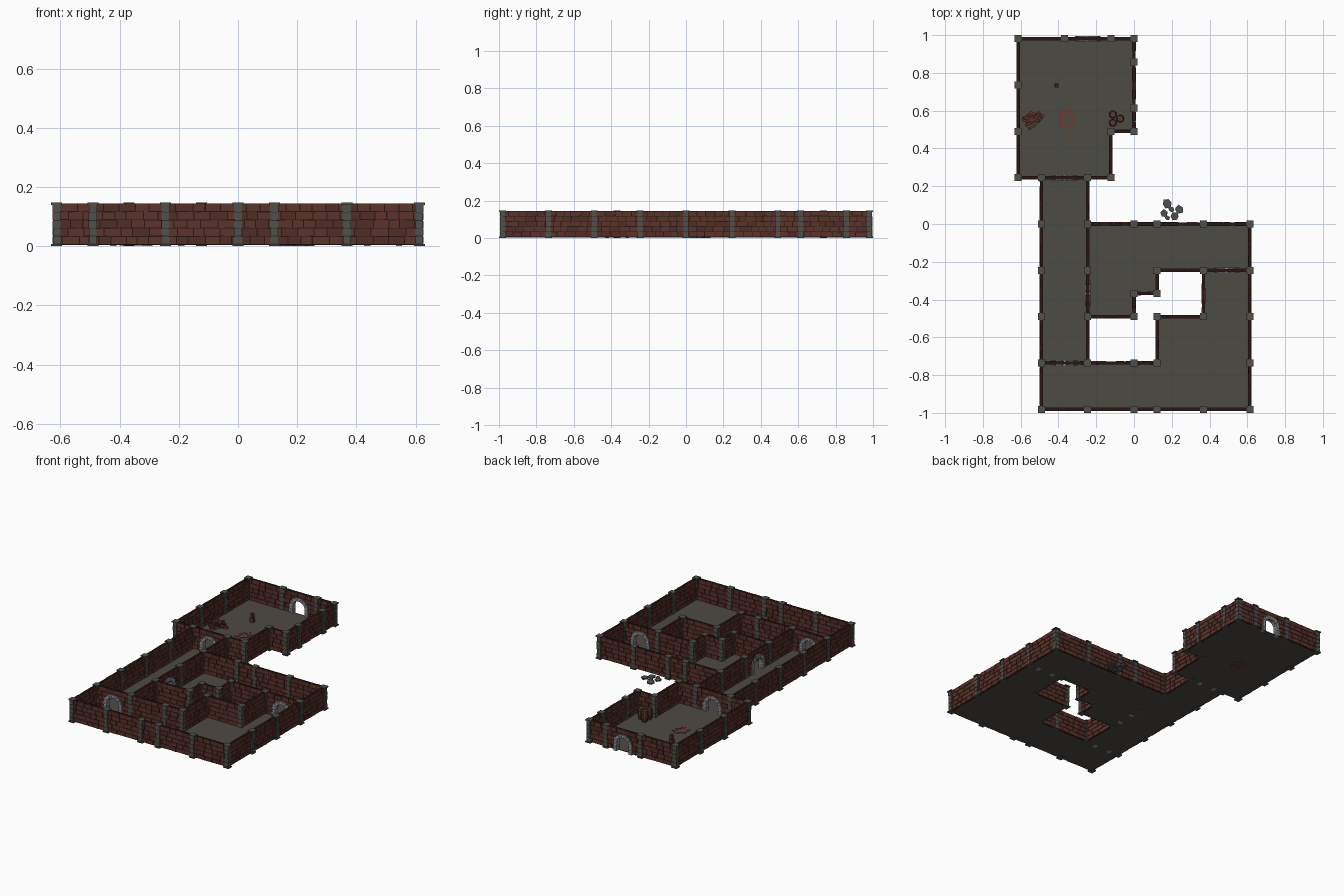
import bpy, bmesh, math, random
from mathutils import Matrix, Vector

if "Cube" in bpy.data.objects:
    bpy.data.objects.remove(bpy.data.objects["Cube"])

random.seed(4)
U = 0.1226            # layout grid step
H = 0.146             # wall height
FLAT = Matrix(((1, 0, 0, 0), (0, 0, 1, 0), (0, 1, 0, 0), (0, 0, 0, 1)))  # plan outline -> slab


def mat(name, r, g, b):
    m = bpy.data.materials.new(name)
    m.diffuse_color = (r, g, b, 1)
    m.use_nodes = True
    m.node_tree.nodes["Principled BSDF"].inputs["Base Color"].default_value = m.diffuse_color
    return m


BRICK = mat("red brick", 0.105, 0.033, 0.024)
BRICK2 = mat("dark red brick", 0.085, 0.027, 0.020)
MORTAR = mat("dark mortar", 0.020, 0.008, 0.007)
STONE = mat("grey pillar stone", 0.080, 0.083, 0.072)
GAP = mat("dark stone joint", 0.025, 0.026, 0.023)
FLOOR = mat("floor grey", 0.076, 0.070, 0.058)
ARCH = mat("pale arch stone", 0.30, 0.31, 0.34)
ARCH2 = mat("mid arch stone", 0.20, 0.21, 0.23)
WOOD = mat("red brown wood", 0.10, 0.040, 0.028)
RUBBLE = mat("red slab", 0.13, 0.048, 0.035)


def prism(bm, pts, a, b, M=Matrix(), mi=0):
    """Extrude an (x, z) outline from y=a to y=b."""
    f = [bm.verts.new(M @ Vector((x, a, z))) for x, z in pts]
    k = [bm.verts.new(M @ Vector((x, b, z))) for x, z in pts]
    n = len(pts)
    faces = [bm.faces.new(f), bm.faces.new(k[::-1])]
    faces += [bm.faces.new((f[i], k[i], k[(i + 1) % n], f[(i + 1) % n])) for i in range(n)]
    for q in faces:
        q.material_index = mi


def block(bm, x0, x1, y0, y1, z0, z1, M=Matrix(), mi=0):
    prism(bm, [(x0, z0), (x1, z0), (x1, z1), (x0, z1)], y0, y1, M, mi)


def finish(bm, name, *mats):
    bmesh.ops.recalc_face_normals(bm, faces=bm.faces[:])
    me = bpy.data.meshes.new(name)
    bm.to_mesh(me)
    bm.free()
    for m in mats:
        me.materials.append(m)
    ob = bpy.data.objects.new(name, me)
    bpy.context.collection.objects.link(ob)
    return ob


# Wall paths on the grid; every point carries a pillar
PATHS = [
    [(-5, 8), (-3, 8), (-1, 8), (0, 8), (0, 7), (0, 5), (0, 4), (-1, 4), (-1, 2),
     (-2, 2), (-4, 2), (-5, 2), (-5, 4), (-5, 6), (-5, 8)],
    [(-4, 2), (-4, 0), (-4, -2), (-4, -4), (-4, -6), (-4, -8), (-2, -8), (0, -8), (1, -8),
     (3, -8), (5, -8), (5, -6), (5, -4), (5, -2), (5, 0), (3, 0), (1, 0), (0, 0), (-2, 0)],
    [(-2, 2), (-2, 0), (-2, -2), (-2, -4), (-2, -6)],
    [(-4, -6), (-2, -6), (0, -6), (1, -6), (1, -4), (3, -4), (3, -2), (5, -2)],
    [(-2, -4), (0, -4), (0, -3), (1, -3), (1, -2), (3, -2)],
]
DOORS = [(-2, 8), (-3, 2), (-3, -6), (-2, -3), (4, -2)]

# Doorway: straight legs up to SPRING, then a half circle
R_IN, R_OUT, SPRING = 0.043, 0.064, 0.050
R_MID = (R_IN + R_OUT) / 2


def arc(r, a0, a1, n):
    return [(r * math.cos(a0 + (a1 - a0) * i / n), SPRING + r * math.sin(a0 + (a1 - a0) * i / n))
            for i in range(n + 1)]


def door_half_width(z):
    d = R_MID ** 2 - max(0, z - SPRING) ** 2
    return math.sqrt(d) if d > 0 else 0


core, bricks, arches = bmesh.new(), bmesh.new(), bmesh.new()
ROWS = 5
RH = (H - 0.006) / ROWS


def wall(p, q):
    d = Vector((q[0] - p[0], q[1] - p[1]))
    L = d.length * U
    mid = ((p[0] + q[0]) / 2, (p[1] + q[1]) / 2)
    M = Matrix.Translation((mid[0] * U, mid[1] * U, 0)) @ Matrix.Rotation(math.atan2(d.y, d.x), 4, 'Z')
    door = mid in DOORS
    h = L / 2
    # mortar core
    if door:
        outline = [(-h, 0.005), (-R_MID, 0.005)] + arc(R_MID, math.pi, 0, 12) + \
                  [(R_MID, 0.005), (h, 0.005), (h, H - 0.001), (-h, H - 0.001)]
        prism(core, outline, -0.006, 0.006, M)
    else:
        block(core, -h, h, -0.006, 0.006, 0.005, H - 0.001, M)
    # staggered bricks, cut back around the doorway
    for r in range(ROWS):
        z0 = 0.005 + r * RH
        w = door_half_width(z0 + RH / 2) if door else 0
        x = -h - random.uniform(0, 0.025)
        while x < h:
            ln = random.uniform(0.034, 0.060)
            a, b = max(x, -h), min(x + ln - 0.0035, h)
            x += ln
            for s, e in ([(a, min(b, -w)), (max(a, w), b)] if w else [(a, b)]):
                if e - s > 0.004:
                    t = random.uniform(0.0080, 0.0098)
                    j = [random.uniform(-0.0012, 0.0012) for _ in range(4)]
                    pts = [(s, z0 + 0.0015 + j[0]), (e, z0 + 0.0015 + j[1]),
                           (e, z0 + RH - 0.0015 + j[2]), (s, z0 + RH - 0.0015 + j[3])]
                    prism(bricks, pts, -t, t, M, random.random() < 0.35)
    # arch stones
    if door:
        for side in (-1, 1):
            for k in range(3):
                g = SPRING / 3
                r1 = R_OUT + 0.004 * (k % 2)
                xs = sorted((side * R_IN, side * r1))
                block(arches, xs[0], xs[1], -0.015, 0.015, k * g, (k + 1) * g - 0.001, M, k % 2)
        n = 9
        for k in range(n):
            a0, a1 = math.pi * k / n + 0.012, math.pi * (k + 1) / n - 0.012
            prism(arches, arc(R_IN, a0, a1, 2) + arc(R_OUT + 0.003 * (k % 2), a1, a0, 2),
                  -0.015, 0.015, M, k % 2)


for path in PATHS:
    for p, q in zip(path, path[1:]):
        wall(p, q)
finish(core, "wall_mortar", MORTAR)
finish(bricks, "wall_bricks", BRICK, BRICK2)
finish(arches, "door_arches", ARCH, ARCH2)

# Pillars: stacked stones with dark joints, a base and a cap
pillars = bmesh.new()
for px, py in sorted({p for path in PATHS for p in path}):
    M = Matrix.Translation((px * U, py * U, 0))
    block(pillars, -0.0115, 0.0115, -0.0115, 0.0115, 0.002, H - 0.002, M, 1)
    for k in range(5):
        s, t = random.uniform(0.0125, 0.0145), random.uniform(0.0125, 0.0145)
        z = 0.008 + k * 0.0264
        block(pillars, -s, s, -t, t, z + 0.001, z + 0.0248, M)
    for z0, z1 in ((0, 0.007), (H - 0.006, H + 0.001)):
        block(pillars, -0.0185, 0.0185, -0.0185, 0.0185, z0, z1, M)
finish(pillars, "pillars", STONE, GAP)

# Floors, one slab per room
ROOMS = {
    "hall_floor": [(-5, 2), (-1, 2), (-1, 4), (0, 4), (0, 8), (-5, 8)],
    "corridor_floor": [(-4, -6), (-2, -6), (-2, 2), (-4, 2)],
    "inner_room_floor": [(-2, 0), (5, 0), (5, -2), (1, -2), (1, -3), (0, -3), (0, -4), (-2, -4)],
    "outer_room_floor": [(-4, -6), (1, -6), (1, -4), (3, -4), (3, -2), (5, -2), (5, -8), (-4, -8)],
}
for name, pts in ROOMS.items():
    bm = bmesh.new()
    prism(bm, [(x * U, y * U) for x, y in pts], 0.004, 0.008, FLAT)
    finish(bm, name, FLOOR)


# Loose broken slabs
def slabs(name, cx, cy, z0, z1, spots, material):
    bm = bmesh.new()
    for x, y, r in spots:
        n = random.choice((5, 6))
        o = random.uniform(0, 6)
        pts = []
        for i in range(n):
            a, q = o + i * 2 * math.pi / n, r * random.uniform(0.8, 1.15)
            pts.append((cx + x + q * math.cos(a), cy + y + q * math.sin(a)))
        prism(bm, pts, z0, z1, FLAT)
    finish(bm, name, material)


slabs("outside_slabs", 0.20, 0.075, 0.0, 0.008,
      [(-0.025, 0.033, 0.026), (0.040, 0.002, 0.026), (-0.042, -0.018, 0.022),
       (0.016, -0.035, 0.024), (-0.002, 0.002, 0.015), (-0.022, -0.044, 0.014)], STONE)
slabs("red_slabs", -0.355, 0.555, 0.002, 0.011,
      [(0.005, 0.037, 0.020), (0.034, 0.020, 0.017), (-0.026, 0.012, 0.022),
       (0.030, -0.014, 0.020), (-0.024, -0.028, 0.021), (0.010, -0.040, 0.015)], RUBBLE)

# Heap of fallen bricks against the hall wall
bm = bmesh.new()
for i in range(22):
    z = 0.014 + 0.010 * (i % 4)
    spread = 1.0 - 0.2 * (i % 4)
    M = Matrix.Translation((-0.535 + random.uniform(-0.05, 0.05) * spread,
                            0.555 + random.uniform(-0.045, 0.045) * spread, z)) \
        @ Matrix.Rotation(random.choice((0.5, -0.3, 0.7)) + random.uniform(-0.2, 0.2), 4, 'Z') \
        @ Matrix.Rotation(random.uniform(-0.25, 0.25), 4, 'Y')
    block(bm, -0.020, 0.020, -0.0075, 0.0075, -0.006, 0.006, M, i % 2)
finish(bm, "fallen_bricks", BRICK, BRICK2)

# Broken post
bm = bmesh.new()
block(bm, -0.422, -0.400, 0.722, 0.744, 0.008, 0.034, mi=0)
block(bm, -0.419, -0.403, 0.725, 0.741, 0.034, 0.064, mi=1)
finish(bm, "broken_post", BRICK, BRICK2)

# Barrels: ten-sided turned profile with dark hoops
PROFILE = [(0.016, 0), (0.0195, 0.015), (0.0205, 0.020), (0.022, 0.035),
           (0.0205, 0.050), (0.0195, 0.055), (0.016, 0.070)]
bm = bmesh.new()
for bx, by in ((-0.112, 0.580), (-0.112, 0.536), (-0.073, 0.558)):
    rings = [[bm.verts.new((bx + r * math.cos(i * math.pi / 5), by + r * math.sin(i * math.pi / 5), 0.008 + z))
              for i in range(10)] for r, z in PROFILE]
    bm.faces.new(rings[0])
    bm.faces.new(rings[-1])
    for k, (lo, hi) in enumerate(zip(rings, rings[1:])):
        for i in range(10):
            f = bm.faces.new((lo[i], lo[(i + 1) % 10], hi[(i + 1) % 10], hi[i]))
            f.material_index = k in (1, 4)
finish(bm, "barrels", WOOD, GAP)
